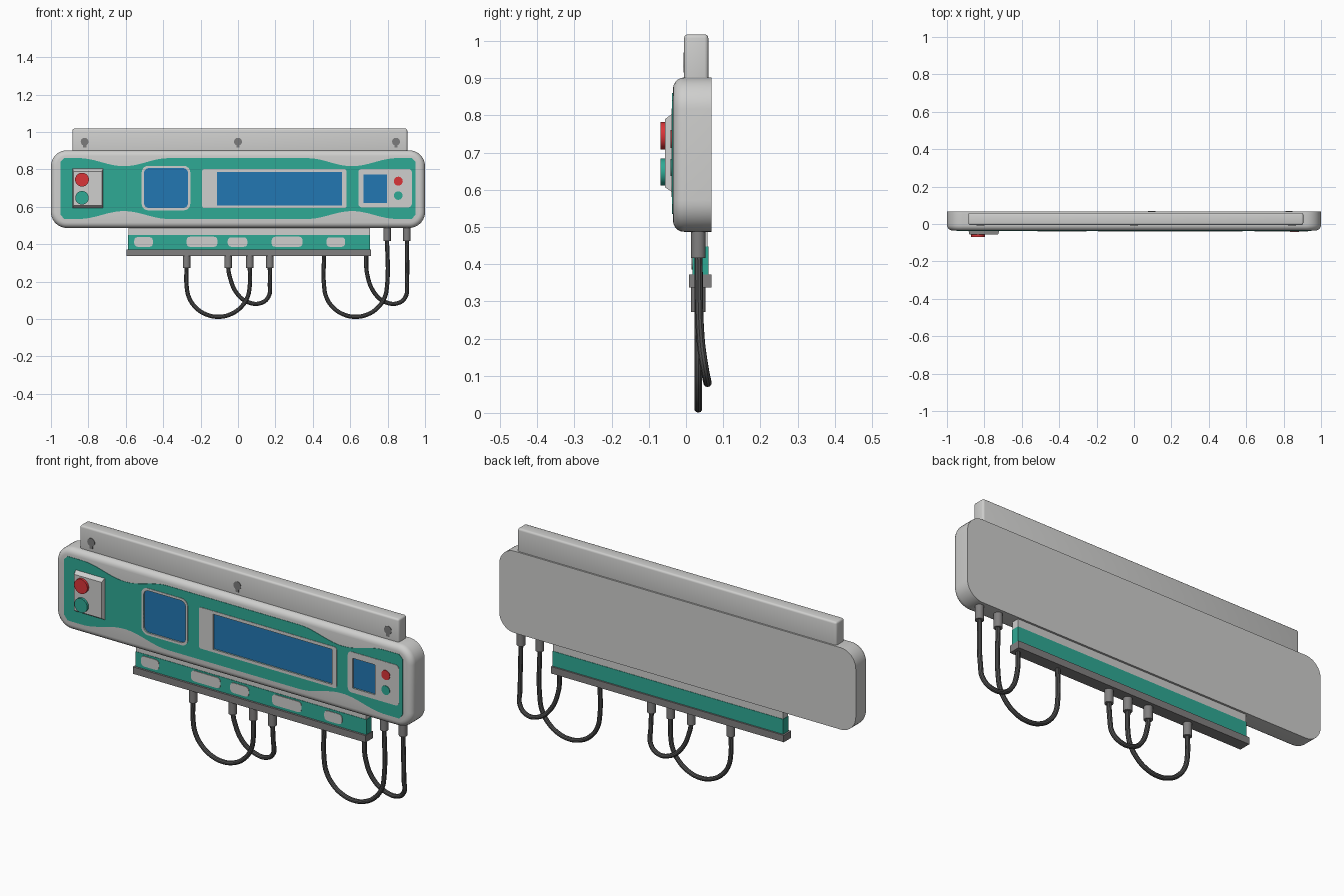
import bpy, bmesh, math
from math import sin, cos, pi

if "Cube" in bpy.data.objects:
    bpy.data.objects.remove(bpy.data.objects["Cube"])


def mat(name, r, g, b):
    m = bpy.data.materials.new(name)
    m.diffuse_color = (r, g, b, 1)
    m.use_nodes = True
    m.node_tree.nodes["Principled BSDF"].inputs["Base Color"].default_value = m.diffuse_color
    return m


GREY = mat("light grey", 0.62, 0.62, 0.61)
TEAL = mat("teal", 0.028, 0.40, 0.30)
BLUE = mat("screen blue", 0.016, 0.185, 0.45)
RED = mat("red", 0.70, 0.035, 0.04)
RAIL = mat("rail grey", 0.22, 0.215, 0.215)
CABLE = mat("cable dark grey", 0.09, 0.09, 0.09)
HOLE = mat("hole grey", 0.20, 0.20, 0.20)


def rrect(x0, x1, z0, z1, r=0.0, n=6):
    """Rounded rectangle outline in the x-z plane."""
    if r == 0:
        return [(x0, z0), (x1, z0), (x1, z1), (x0, z1)]
    pts = []
    for cx, cz, a in ((x1 - r, z1 - r, 0), (x0 + r, z1 - r, 1),
                      (x0 + r, z0 + r, 2), (x1 - r, z0 + r, 3)):
        for i in range(n + 1):
            t = (a + i / n) * pi / 2
            pts.append((cx + r * cos(t), cz + r * sin(t)))
    return pts


def disc(x, z, r, n=24):
    return [(x + r * cos(2 * pi * i / n), z + r * sin(2 * pi * i / n)) for i in range(n)]


def prism(name, pts, y0, y1, m, front_bevel=0.0, bevel=0.0, front_pts=None):
    """Extrude an x-z outline from y0 (front) to y1 (back)."""
    bm = bmesh.new()
    f = [bm.verts.new((x, y0, z)) for x, z in (front_pts or pts)]
    b = [bm.verts.new((x, y1, z)) for x, z in pts]
    bm.faces.new(f)
    bm.faces.new(b[::-1])
    for i in range(len(f)):
        j = (i + 1) % len(f)
        bm.faces.new((f[i], b[i], b[j], f[j]))
    bmesh.ops.recalc_face_normals(bm, faces=bm.faces[:])
    if front_bevel or bevel:
        edges = [e for e in bm.edges if bevel or all(v.co.y < y0 + 1e-5 for v in e.verts)]
        bmesh.ops.bevel(bm, geom=edges, offset=front_bevel or bevel,
                        segments=5 if front_bevel else 3, profile=0.5, affect='EDGES')
    me = bpy.data.meshes.new(name)
    bm.to_mesh(me)
    bm.free()
    me.materials.append(m)
    ob = bpy.data.objects.new(name, me)
    bpy.context.collection.objects.link(ob)
    return ob


def activate(ob):
    bpy.ops.object.select_all(action='DESELECT')
    ob.select_set(True)
    bpy.context.view_layer.objects.active = ob


# housing and wall bracket
body = prism("housing", rrect(-1, 1, 0.487, 0.902, 0.085, 10), -0.035, 0.068, GREY, front_bevel=0.03)
prism("wall_bracket", rrect(-0.885, 0.905, 0.86, 1.018), -0.005, 0.06, GREY, bevel=0.01)
for i, x in enumerate((-0.82, 0.0, 0.845)):
    prism(f"keyhole_{i}", disc(x, 0.948, 0.021), -0.007, 0.0, HOLE)
    prism(f"keyhole_slot_{i}", rrect(x - 0.009, x + 0.009, 0.916, 0.94), -0.007, 0.0, HOLE)


# teal front graphic with a waist on each side
def waist(x):
    d = abs(abs(x) - 0.61) / 0.24
    return 0.5 + 0.5 * cos(pi * d) if d < 1 else 0.0


N = 80
xs = [-0.93 + 1.86 * i / N for i in range(N + 1)]
outline = [(x, 0.86 - 0.043 * waist(x)) for x in xs] + [(0.95, 0.84), (0.95, 0.56)]
outline += [(x, 0.535 + 0.042 * waist(x)) for x in reversed(xs)] + [(-0.95, 0.56), (-0.95, 0.84)]
graphic = prism("front_graphic", outline, -0.037, -0.034, TEAL)

# light frames around the screens
frames = [
    prism("square_screen_frame", rrect(-0.515, -0.255, 0.581, 0.819, 0.035), -0.039, -0.034, GREY),
    prism("wide_screen_frame", rrect(-0.192, 0.58, 0.593, 0.802, 0.012), -0.039, -0.034, GREY),
    prism("small_screen_frame", rrect(0.643, 0.93, 0.597, 0.803, 0.02), -0.039, -0.034, GREY),
]

# recessed screens
screens = {
    "square_screen": ((-0.503, -0.267, 0.593, 0.807, 0.028), frames[0]),
    "wide_screen": ((-0.112, 0.556, 0.608, 0.786, 0.0), frames[1]),
    "small_screen": ((0.67, 0.797, 0.62, 0.772, 0.0), frames[2]),
}
for name, (rect, frame) in screens.items():
    cutter = prism(name + "_cutter", rrect(*rect), -0.06, -0.027, GREY)
    cutter.hide_render = True
    for ob in (body, graphic, frame):
        activate(ob)
        mod = ob.modifiers.new("recess", 'BOOLEAN')
        mod.operation, mod.solver, mod.object = 'DIFFERENCE', 'EXACT', cutter
        bpy.ops.object.modifier_apply(modifier=mod.name)
    bpy.data.objects.remove(cutter)
    prism(name, rrect(*rect), -0.031, -0.024, BLUE)

# indicator lights beside the small screen
prism("red_light", disc(0.857, 0.737, 0.024), -0.042, -0.034, RED)
prism("teal_light", disc(0.857, 0.66, 0.023), -0.042, -0.034, TEAL)

# raised push button panel
prism("button_panel", rrect(-0.885, -0.72, 0.592, 0.806), -0.057, -0.034, GREY,
      front_pts=rrect(-0.88, -0.727, 0.607, 0.79))
prism("red_button", disc(-0.834, 0.745, 0.037, 32), -0.069, -0.05, RED)
prism("teal_button", disc(-0.834, 0.648, 0.036, 32), -0.069, -0.05, TEAL)

# lower connector strip and rail
prism("strip_top", rrect(-0.585, 0.705, 0.448, 0.495), 0.02, 0.058, GREY)
prism("strip_teal", rrect(-0.587, 0.707, 0.365, 0.448), 0.018, 0.06, TEAL)
prism("connector_rail", rrect(-0.596, 0.71, 0.337, 0.372), 0.008, 0.068, RAIL)
for i, (x0, x1, z1) in enumerate(((-0.555, -0.455, 0.438), (-0.275, -0.11, 0.44), (-0.055, 0.05, 0.437),
                                  (0.18, 0.345, 0.44), (0.473, 0.573, 0.437))):
    prism(f"strip_label_{i}", rrect(x0, x1, 0.386, z1, 0.018, 3), 0.015, 0.019, GREY)


# plugs
def plug(name, x, z0, z1):
    bpy.ops.mesh.primitive_cylinder_add(vertices=20, radius=0.02, depth=z1 - z0,
                                        location=(x, 0.033, (z0 + z1) / 2))
    ob = bpy.context.object
    ob.name = name
    ob.data.materials.append(RAIL)


for i, x in enumerate((-0.275, -0.053, 0.063, 0.17)):
    plug(f"rail_plug_{i}", x, 0.272, 0.345)
for i, x in enumerate((0.797, 0.903)):
    plug(f"housing_plug_{i}", x, 0.417, 0.495)


# hanging cables
def cable(name, pts):
    cu = bpy.data.curves.new(name, 'CURVE')
    cu.dimensions = '3D'
    cu.bevel_depth, cu.bevel_resolution, cu.resolution_u = 0.0112, 3, 8
    cu.use_fill_caps = True
    sp = cu.splines.new('BEZIER')
    sp.bezier_points.add(len(pts) - 1)
    for p, co in zip(sp.bezier_points, pts):
        p.co = co
        p.handle_left_type = p.handle_right_type = 'AUTO'
    cu.materials.append(CABLE)
    ob = bpy.data.objects.new(name, cu)
    bpy.context.collection.objects.link(ob)
    activate(ob)
    bpy.ops.object.convert(target='MESH')


def u_cable(name, x0, x1, z0, z1):
    c, r = (x0 + x1) / 2, (x1 - x0) / 2
    arc = [(c - r * cos(pi * i / 8), 0.033, 0.18 - 0.168 * sin(pi * i / 8)) for i in range(9)]
    cable(name, [(x0, 0.033, z0)] + arc + [(x1, 0.033, z1)])


def slack_cable(name, x0, x1, z0, z1):
    w = x1 - x0
    path = ((0.03, 0.036, 0.235), (0.22, 0.046, 0.135), (0.48, 0.056, 0.09),
            (0.78, 0.057, 0.085), (0.97, 0.05, 0.12), (1.0, 0.04, 0.19))
    cable(name, [(x0, 0.033, z0)] + [(x0 + t * w, y, z) for t, y, z in path] + [(x1, 0.033, z1)])


u_cable("cable_left_long", -0.275, 0.063, 0.28, 0.28)
u_cable("cable_right_long", 0.46, 0.797, 0.345, 0.43)
slack_cable("cable_left_short", -0.053, 0.17, 0.28, 0.28)
slack_cable("cable_right_short", 0.685, 0.903, 0.345, 0.43)

# smooth curved faces, keep edges sharp
for ob in list(bpy.context.scene.objects):
    activate(ob)
    bpy.ops.object.shade_smooth_by_angle(angle=math.radians(32))
